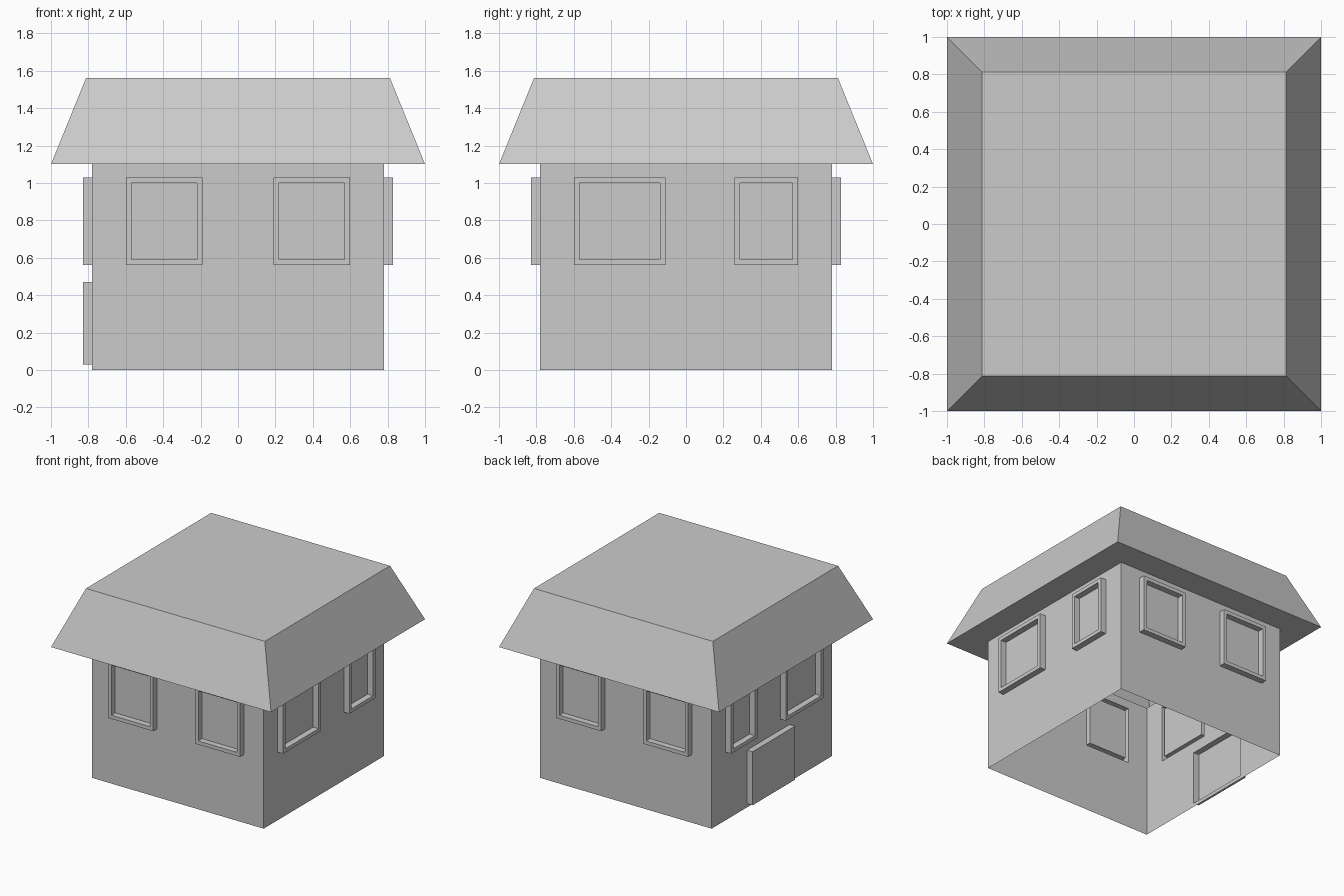
import bpy, bmesh
from math import radians
from mathutils import Matrix, Vector

if "Cube" in bpy.data.objects:
    bpy.data.objects.remove(bpy.data.objects["Cube"])

W, H, OUT, RIM = 0.78, 1.10, 0.05, 0.03   # wall half width, wall height, trim depth, frame width


def finish(bm, name, turn=0):
    """Turn the front-facing mesh to its side of the house and make an object."""
    bmesh.ops.remove_doubles(bm, verts=bm.verts, dist=1e-5)
    bm.transform(Matrix.Rotation(radians(90 * turn), 4, 'Z'))
    me = bpy.data.meshes.new(name)
    bm.to_mesh(me)
    bm.free()
    bpy.context.collection.objects.link(bpy.data.objects.new(name, me))


def shell(name, rings, turn=0):
    """Skin a series of four-cornered rings and cap the last one."""
    bm = bmesh.new()
    loops = [[bm.verts.new(p) for p in r] for r in rings]
    for a, b in zip(loops, loops[1:]):
        for i in range(4):
            j = (i + 1) % 4
            bm.faces.new((a[i], a[j], b[j], b[i]))
    bm.faces.new(loops[-1])
    finish(bm, name, turn)


def trim(name, rect, profile, turn):
    """Raised panel on a wall; profile lists (inset, depth) steps."""
    u0, u1, z0, z1 = rect
    rings = []
    for s, d in profile:
        y = -W - d
        rings.append([(u0 + s, y, z0 + s), (u1 - s, y, z0 + s),
                      (u1 - s, y, z1 - s), (u0 + s, y, z1 - s)])
    shell(name, rings, turn)


def wall(name, holes, turn):
    """Thin wall with rectangular openings."""
    us = sorted({-W, W, *(u for h in holes for u in h[:2])})
    zs = sorted({0, H, *(z for h in holes for z in h[2:])})
    bm = bmesh.new()
    for u0, u1 in zip(us, us[1:]):
        for z0, z1 in zip(zs, zs[1:]):
            u, z = (u0 + u1) / 2, (z0 + z1) / 2
            if any(h[0] < u < h[1] and h[2] < z < h[3] for h in holes):
                continue
            bm.faces.new([bm.verts.new((a, -W, b)) for a, b in
                          ((u0, z0), (u1, z0), (u1, z1), (u0, z1))])
    bmesh.ops.remove_doubles(bm, verts=bm.verts, dist=1e-5)
    bmesh.ops.dissolve_limit(bm, angle_limit=0.01, verts=bm.verts, edges=bm.edges)
    finish(bm, name, turn)


# Window spans along each wall; the left wall mirrors the right one
even = [(-0.60, -0.19), (0.19, 0.60)]
uneven = [(-0.60, -0.11), (0.26, 0.60)]
mirrored = [(-b, -a) for a, b in uneven]
door = (-0.32, 0.23, 0.03, 0.47)
sides = [("front", even), ("right", uneven), ("back", even), ("left", mirrored)]

# Walls, window frames with panes, and the door
for turn, (side, spans) in enumerate(sides):
    rects = [(a, b, 0.56, 1.03) for a, b in spans]
    for i, r in enumerate(rects):
        trim(f"{side}_window_{i + 1}", r, [(0, 0), (0, OUT), (RIM, OUT), (RIM, 0)], turn)
    if side == "left":
        trim("door", door, [(0, 0), (0, OUT)], turn)
        rects.append(door)
    wall(f"{side}_wall", rects, turn)

# Roof: eave underside, sloping sides, flat top
shell("roof", [[(-r, -r, z), (r, -r, z), (r, r, z), (-r, r, z)]
               for r, z in ((W, H), (1.0, H), (0.813, 1.56))])
